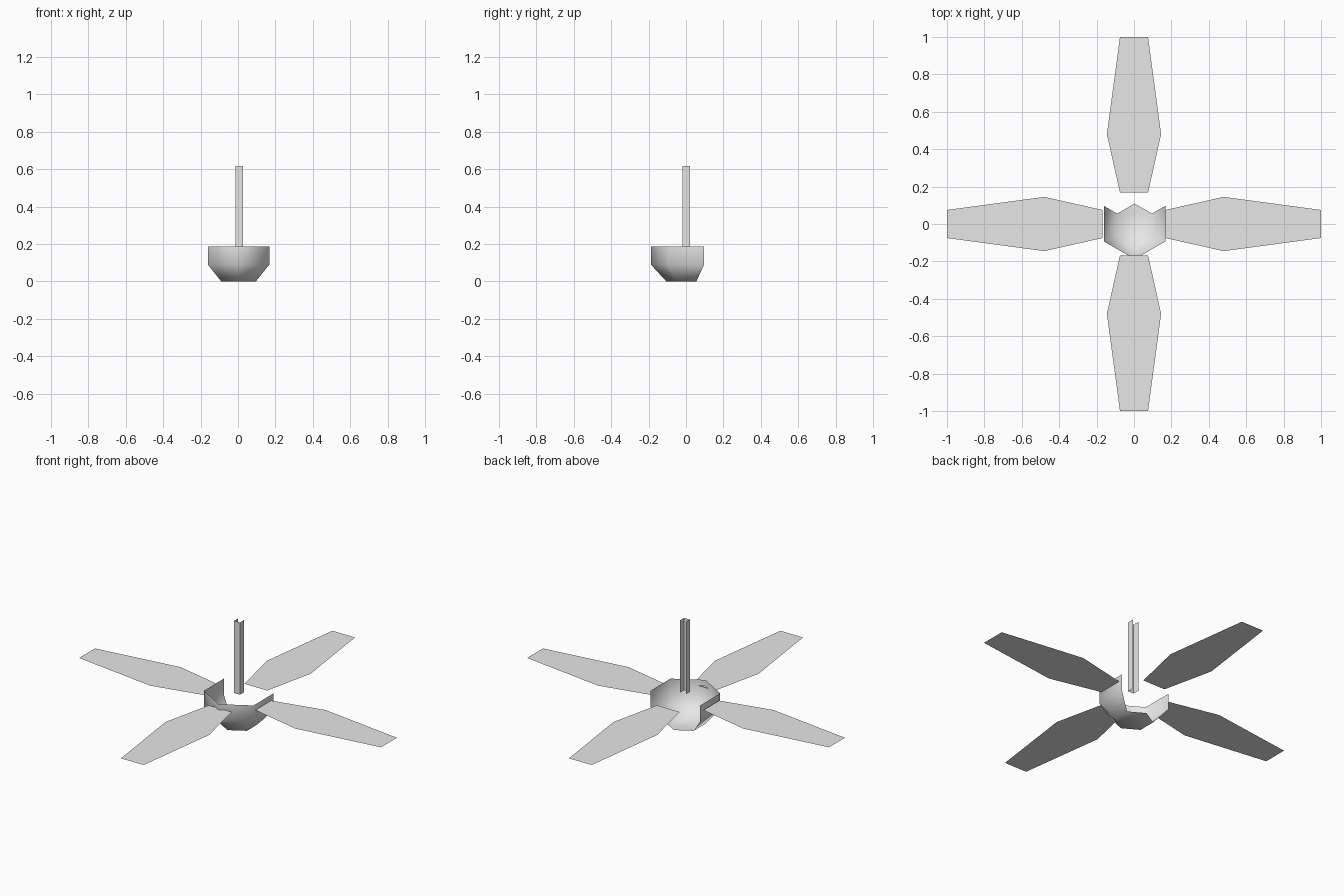
import bpy, bmesh
from math import cos, sin, pi

cube = bpy.data.objects.get("Cube")
if cube:
    bpy.data.objects.remove(cube, do_unlink=True)

grey = bpy.data.materials.new("light_grey")
grey.use_nodes = True
grey.diffuse_color = (0.8, 0.8, 0.8, 1)
grey.node_tree.nodes["Principled BSDF"].inputs["Base Color"].default_value = (0.8, 0.8, 0.8, 1)


def make_object(name, bm, smooth=False):
    mesh = bpy.data.meshes.new(name)
    for face in bm.faces:
        face.smooth = smooth
    bm.to_mesh(mesh)
    bm.free()
    mesh.materials.append(grey)
    obj = bpy.data.objects.new(name, mesh)
    bpy.context.collection.objects.link(obj)
    return obj


def open_shell(bm, rings, sides, start, walls, centre=(0, 0)):
    """Join polygon rings (radius, z) with only the first few walls; return rings."""
    loops = []
    for radius, z in rings:
        angles = [start + 2 * pi * i / sides for i in range(sides)]
        loops.append([bm.verts.new((centre[0] + radius * cos(a),
                                    centre[1] + radius * sin(a), z)) for a in angles])
    for low, high in zip(loops, loops[1:]):
        for i in range(walls):
            j = (i + 1) % sides
            bm.faces.new((low[i], low[j], high[j], high[i]))
    return loops


# Six-sided motor housing, open at the top and along the two back walls
bm = bmesh.new()
rings = open_shell(bm, [(0.107, 0), (0.19, 0.09), (0.19, 0.187)],
                   6, pi * 5 / 6, 4, (0.003, 0.002))
bm.faces.new(reversed(rings[0]))
bmesh.ops.delete(bm, geom=[v for v in bm.verts if not v.link_faces], context='VERTS')
make_object("motor_housing", bm, smooth=True)

# Square hanging rod, open along the back
bm = bmesh.new()
open_shell(bm, [(0.0275, 0.185), (0.0275, 0.617)], 4, pi * 3 / 4, 3, (0.006, 0.001))
bmesh.ops.delete(bm, geom=[v for v in bm.verts if not v.link_faces], context='VERTS')
make_object("hanging_rod", bm)

# Four flat tapered blades around the housing
half_outline = [(0.168, 0.075), (0.48, 0.145), (1.0, 0.075)]
outline = [(x, -y) for x, y in half_outline] + half_outline[::-1]
for i, side in enumerate(("left", "back", "right", "front")):
    bm = bmesh.new()
    bm.faces.new([bm.verts.new((x, y, 0.152)) for x, y in outline])
    blade = make_object(side + "_blade", bm)
    blade.rotation_euler.z = i * pi / 2
